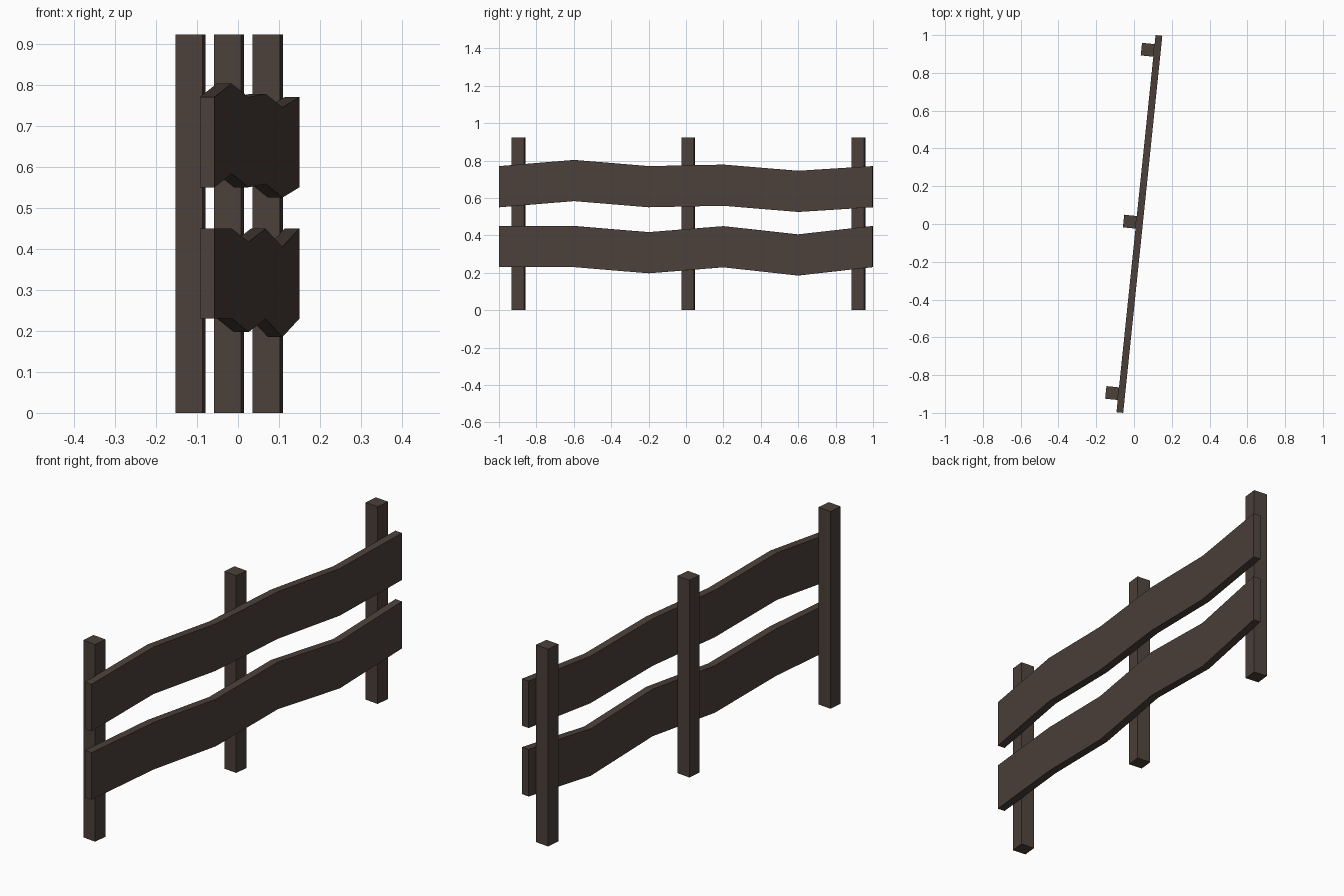
import bpy
import math
from mathutils import Matrix

if "Cube" in bpy.data.objects:
    bpy.data.objects.remove(bpy.data.objects["Cube"])

YAW = -math.atan2(0.207, 1.996)      # fence runs slightly skewed to the y axis
PLACE = Matrix.Translation((0.0285, 0, 0)) @ Matrix.Rotation(YAW, 4, 'Z')
LENGTH, RAIL_H, RAIL_T = 2.007, 0.22, 0.036
POST, POST_H = 0.067, 0.922

wood = bpy.data.materials.new("dark_wood")
wood.diffuse_color = (0.072, 0.052, 0.042, 1)
wood.use_nodes = True
wood.node_tree.nodes["Principled BSDF"].inputs["Base Color"].default_value = wood.diffuse_color


def make(name, verts, faces):
    mesh = bpy.data.meshes.new(name)
    mesh.from_pydata(verts, [], faces)
    mesh.materials.append(wood)
    obj = bpy.data.objects.new(name, mesh)
    bpy.context.collection.objects.link(obj)
    obj.matrix_world = PLACE
    return obj


def strip(name, sections):
    """Loft four-cornered sections into a closed bar."""
    n = len(sections)
    verts = [v for s in sections for v in s]
    faces = [(0, 1, 2, 3), tuple(4 * n - 1 - k for k in range(4))]
    for i in range(n - 1):
        for k in range(4):
            a, b = 4 * i + k, 4 * i + (k + 1) % 4
            faces.append((a, a + 4, b + 4, b))
    return make(name, verts, faces)


# Wavy rails: lower-edge heights at six even stations
rails = {
    "upper_rail": (0.55, 0.583, 0.55, 0.558, 0.525, 0.55),
    "lower_rail": (0.23, 0.23, 0.197, 0.229, 0.185, 0.23),
}
h = RAIL_T / 2
for name, heights in rails.items():
    sections = []
    for i, z in enumerate(heights):
        y = LENGTH * (i / 5 - 0.5)
        sections.append([(-h, y, z), (h, y, z),
                         (h, y, z + RAIL_H), (-h, y, z + RAIL_H)])
    strip(name, sections)

# Square posts behind the rails
x1 = -h
x0 = x1 - POST
for name, y in (("front_post", -0.905), ("middle_post", 0.007), ("back_post", 0.922)):
    a, b = y - POST / 2, y + POST / 2
    strip(name, [[(x0, a, z), (x0, b, z), (x1, b, z), (x1, a, z)]
                 for z in (0, POST_H)])
